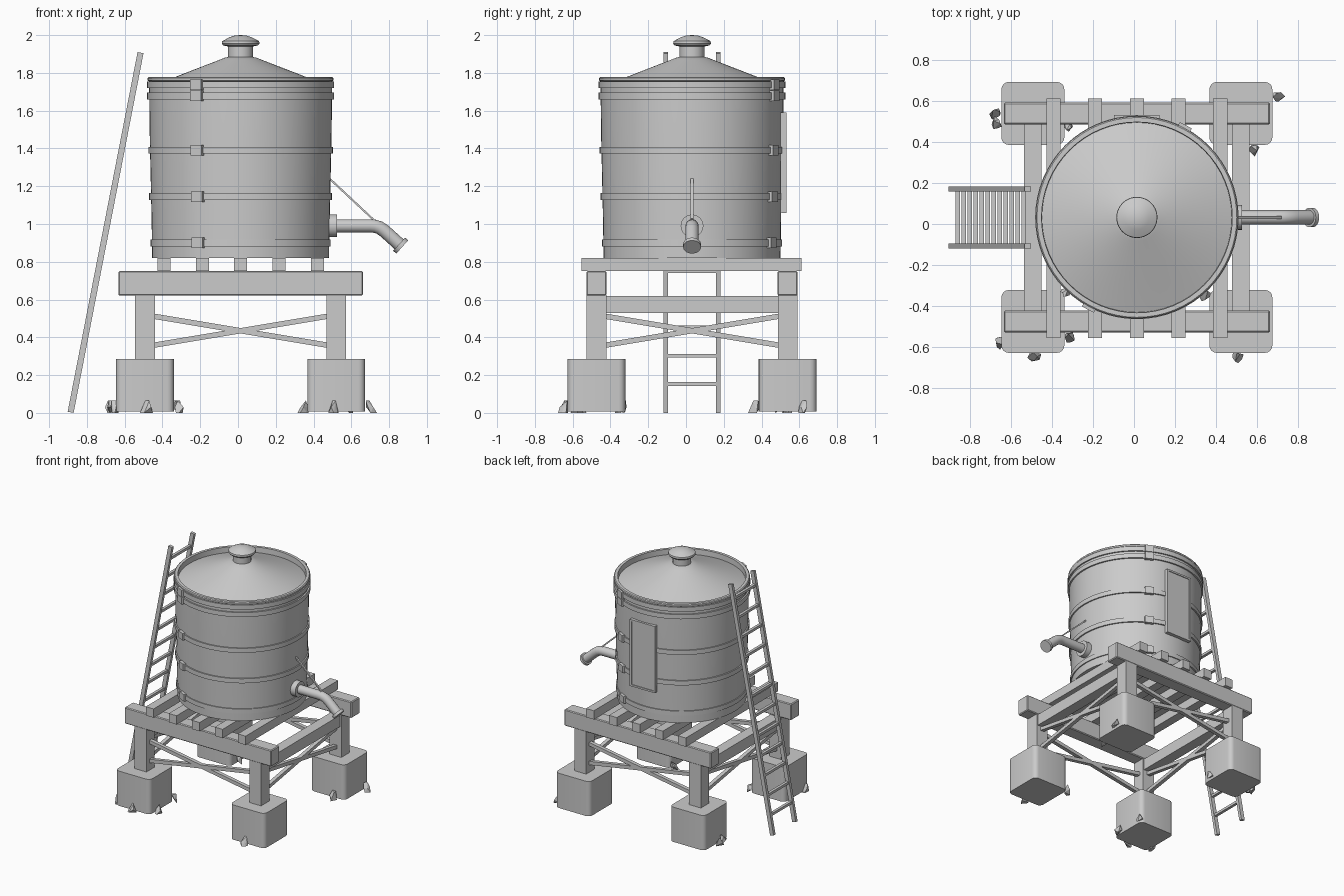
import bpy, bmesh, math, random
from mathutils import Vector, Matrix

if "Cube" in bpy.data.objects:
    bpy.data.objects.remove(bpy.data.objects["Cube"])

random.seed(4)
CX, CY = 0.014, 0.032          # axis of the tank and tower


def make(name, bm, smooth=False):
    bmesh.ops.recalc_face_normals(bm, faces=bm.faces[:])
    me = bpy.data.meshes.new(name)
    bm.to_mesh(me)
    bm.free()
    ob = bpy.data.objects.new(name, me)
    bpy.context.collection.objects.link(ob)
    if smooth:
        bpy.ops.object.select_all(action='DESELECT')
        bpy.context.view_layer.objects.active = ob
        ob.select_set(True)
        bpy.ops.object.shade_smooth_by_angle(angle=math.radians(35))
    return ob


def box(name, c, s, rot=None, bevel=0.0):
    bm = bmesh.new()
    bmesh.ops.create_cube(bm, size=1)
    bmesh.ops.scale(bm, vec=s, verts=bm.verts)
    if bevel:
        bmesh.ops.bevel(bm, geom=bm.edges[:], offset=bevel, segments=1, affect='EDGES')
    if rot:
        bmesh.ops.transform(bm, matrix=rot, verts=bm.verts)
    bmesh.ops.translate(bm, vec=c, verts=bm.verts)
    return make(name, bm)


def bar(name, a, b, w, d, side):
    """Rectangular bar from a to b: w along 'side', d across it."""
    a, b = Vector(a), Vector(b)
    z = (b - a).normalized()
    y = Vector(side)
    x = y.cross(z).normalized()
    return box(name, (a + b) / 2, (d, w, (b - a).length), Matrix((x, y, z)).transposed().to_4x4())


def lathe(name, prof, n=64, closed=False, mat=None):
    """Revolve (radius, height) points around z."""
    bm = bmesh.new()
    rings = [[bm.verts.new((r * math.cos(2 * math.pi * i / n), r * math.sin(2 * math.pi * i / n), z))
              for i in range(n)] for r, z in prof]
    for k in range(len(prof) if closed else len(prof) - 1):
        p, q = rings[k], rings[(k + 1) % len(rings)]
        for i in range(n):
            j = (i + 1) % n
            bm.faces.new((p[i], p[j], q[j], q[i]))
    bmesh.ops.remove_doubles(bm, verts=bm.verts[:], dist=1e-5)
    bm.transform(mat or Matrix.Translation((CX, CY, 0)))
    return make(name, bm, True)


def tube(name, pts, r):
    cu = bpy.data.curves.new(name, 'CURVE')
    cu.dimensions = '3D'
    cu.bevel_depth, cu.bevel_resolution, cu.use_fill_caps = r, 6, True
    sp = cu.splines.new('POLY')
    sp.points.add(len(pts) - 1)
    for p, co in zip(sp.points, pts):
        p.co = (*co, 1)
    ob = bpy.data.objects.new(name, cu)
    bpy.context.collection.objects.link(ob)
    bpy.ops.object.select_all(action='DESELECT')
    bpy.context.view_layer.objects.active = ob
    ob.select_set(True)
    bpy.ops.object.convert(target='MESH')
    bpy.ops.object.shade_smooth_by_angle(angle=math.radians(35))


# Footings with rounded vertical corners, and legs
L = 0.506
for sx in (-1, 1):
    for sy in (-1, 1):
        x, y = CX + sx * L, CY + sy * L
        bm = bmesh.new()
        bmesh.ops.create_cube(bm, size=1)
        bmesh.ops.scale(bm, vec=(0.306, 0.306, 0.277), verts=bm.verts)
        up = [e for e in bm.edges if abs(e.verts[0].co.z - e.verts[1].co.z) > 0.1]
        bmesh.ops.bevel(bm, geom=up, offset=0.035, segments=4, profile=0.5, affect='EDGES')
        bmesh.ops.translate(bm, vec=(x, y, 0.147), verts=bm.verts)
        make("footing", bm, True)
        box("leg", (x, y, 0.45), (0.104, 0.104, 0.35))

# Rocks around the footings
for x, y in [(-.675, .54), (.70, .62), (.585, .365), (-.32, .475), (-.655, -.575), (-.485, -.645),
             (-.315, -.55), (.505, -.645), (.345, -.345), (-.335, -.335), (-.67, .49)]:
    bm = bmesh.new()
    for i in range(9):
        a, h = 2.4 * i, random.choice((0, 0.03, 0.065))
        r = random.uniform(0.022, 0.038) * (1 - 5 * h * 0.9 / 0.65 * 0.8)
        bm.verts.new((x + r * math.cos(a), y + r * math.sin(a), h))
    res = bmesh.ops.convex_hull(bm, input=bm.verts[:])
    bmesh.ops.delete(bm, geom=[v for v in bm.verts if not v.link_faces], context='VERTS')
    make("rock", bm)

# Main beams, tie beams, cross braces on all four sides
for s in (-1, 1):
    box("main_beam", (CX, CY + s * L, 0.686), (1.295, 0.106, 0.13), bevel=0.006)
    box("tie_beam", (CX + s * L, CY, 0.575), (0.084, 2 * L + 0.1, 0.09))
    for t in (-1, 1):
        dz, e = 0.08 * t, 0.48
        bar("side_brace", (CX + s * L, CY - e, 0.435 - dz), (CX + s * L, CY + e, 0.435 + dz),
            0.03, 0.028, (1, 0, 0))
        bar("front_back_brace", (CX - e, CY + s * L, 0.435 - dz), (CX + e, CY + s * L, 0.435 + dz),
            0.03, 0.028, (0, 1, 0))

# Platform slats
for i in range(-2, 3):
    box("platform_slat", (CX + i * 0.203, CY - 0.003, 0.786), (0.069, 1.165, 0.07))

# Tapered tank with an open rim, conical lid and knob
lathe("tank", [(0, .82), (.468, .82), (.472, 1.05), (.481, 1.45), (.485, 1.755), (.492, 1.76),
               (.492, 1.772), (.486, 1.778), (.464, 1.778), (.46, 1.7), (0, 1.7)])
lathe("lid", [(.462, 1.71), (.462, 1.735), (.36, 1.773), (.24, 1.82), (.115, 1.868), (.085, 1.88),
              (.06, 1.885), (0, 1.886)])
lathe("lid_knob", [(.066, 1.87), (.066, 1.94), (.092, 1.945), (.1, 1.955), (.098, 1.968),
                   (.06, 1.988), (.03, 1.998), (0, 2.0)], 40)

# Hoops with paired clasps
for z, r in ((.9, .477), (1.145, .484), (1.39, .489), (1.678, .495), (1.737, .495)):
    lathe("hoop", [(r - .02, z - .018), (r, z - .018), (r, z + .018), (r - .02, z + .018)], closed=True)
    for deg in (62, 242):
        a = math.radians(deg)
        box("hoop_clasp", (CX + (r - .002) * math.cos(a), CY + (r - .002) * math.sin(a), z),
            (0.03, 0.066, 0.055), Matrix.Rotation(a, 4, 'Z'))

# Blank sign board on the back, with a raised border
box("sign_board", (CX, CY + 0.481, 1.325), (0.22, 0.024, 0.53))
for s in (-1, 1):
    box("sign_border_side", (CX + s * 0.104, CY + 0.486, 1.325), (0.014, 0.026, 0.532))
    box("sign_border_end", (CX, CY + 0.486, 1.325 + s * 0.259), (0.222, 0.026, 0.014))

# Spout with flanges and stay rod
path = [(.46, CY, .99), (.70, CY, .99), (.725, CY, .988), (.75, CY, .98), (.775, CY, .963), (.865, CY, .882)]
tube("spout", path, 0.035)


def flange(name, p, d, r, h):
    m = Matrix.Translation(p) @ Vector(d).to_track_quat('Z', 'Y').to_matrix().to_4x4()
    lathe(name, [(0, 0), (r, 0), (r, h), (0, h)], 32, mat=m)


flange("spout_wall_flange", (.475, CY, .99), (1, 0, 0), 0.06, 0.05)
flange("spout_mouth", (.853, CY, .893), (.74, 0, -.67), 0.047, 0.022)
bar("spout_stay", (.485, CY, 1.24), (.715, CY, 1.025), 0.014, 0.01, (0, 1, 0))

# Leaning ladder
bot, top = Vector((-.886, 0, 0.003)), Vector((-.516, 0, 1.907))
for s in (-1, 1):
    off = Vector((0, CY + s * 0.139, 0))
    bar("ladder_rail", bot + off, top + off, 0.024, 0.032, (0, 1, 0))
for k in range(1, 13):
    p = bot.lerp(top, 0.15 * k / 1.907)
    box("ladder_rung", (p.x, CY, p.z), (0.022, 0.27, 0.02))
